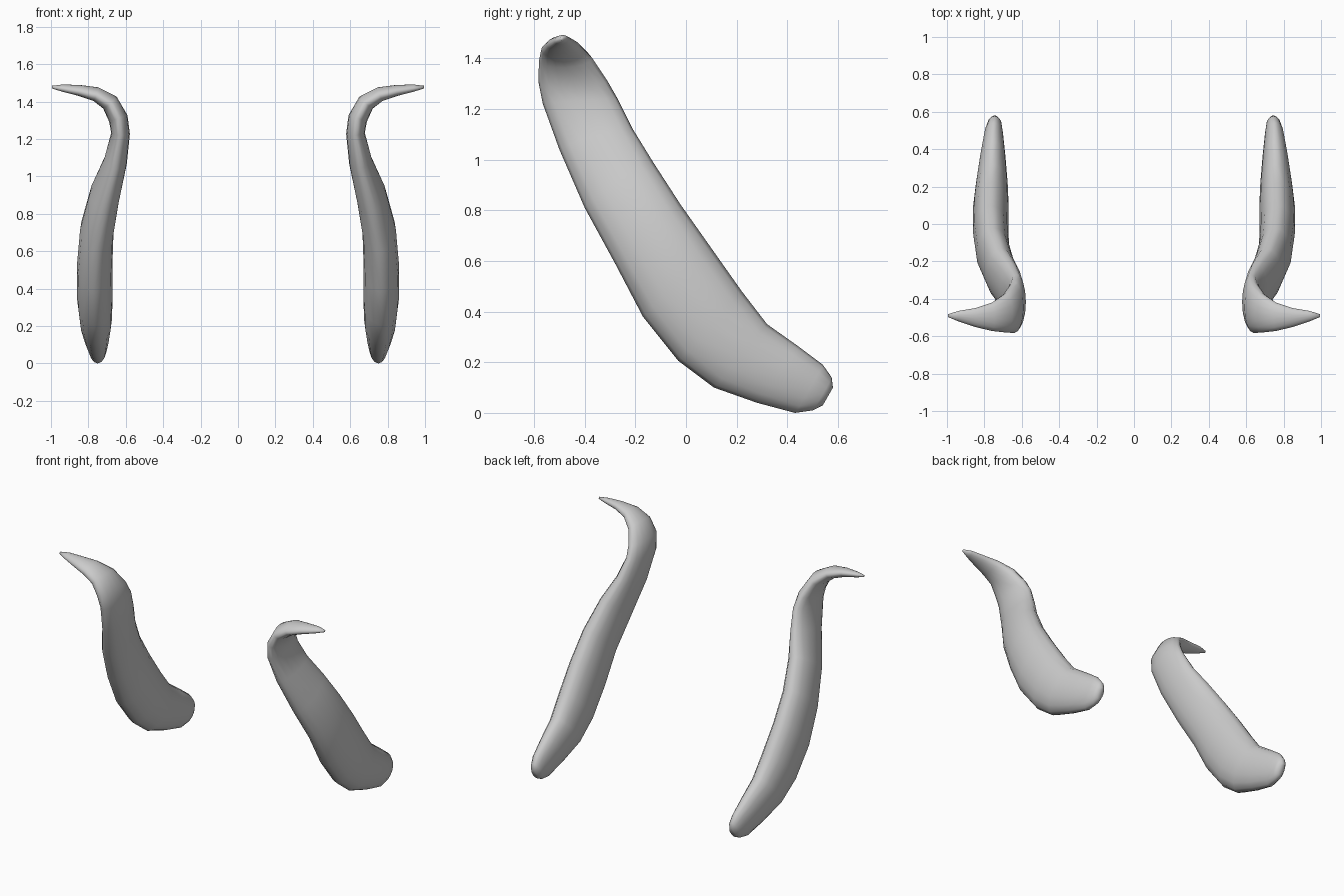
import bpy
import bmesh
from math import sin, cos, tau
from mathutils import Vector

cube = bpy.data.objects.get("Cube")
if cube:
    bpy.data.objects.remove(cube, do_unlink=True)

grey = bpy.data.materials.new("plain grey")
grey.use_nodes = True
colour = (0.6, 0.6, 0.6, 1)
grey.diffuse_color = colour
grey.node_tree.nodes["Principled BSDF"].inputs["Base Color"].default_value = colour

RING = 16

# Sections from foot to tip: x, front edge (y, z), back edge (y, z), half thickness
sections = [
    (.745, (.54, .03), (.58, .1), .022),
    (.745, (.5, .01), (.575, .14), .037),
    (.75, (.43, 0), (.54, .19), .05),
    (.755, (.28, .04), (.44, .265), .068),
    (.76, (.11, .1), (.32, .35), .085),
    (.765, (-.03, .205), (.22, .48), .095),
    (.767, (-.17, .38), (.1, .65), .095),
    (.755, (-.28, .59), (-.02, .82), .09),
    (.712, (-.4, .81), (-.13, .99), .08),
    (.655, (-.5, 1.04), (-.21, 1.12), .062),
    (.628, (-.565, 1.22), (-.27, 1.24), .05),
    (.64, (-.583, 1.31), (-.31, 1.31), .052),
    (.685, (-.58, 1.39), (-.37, 1.4), .048),
    (.76, (-.572, 1.43), (-.42, 1.45), .038),
    (.85, (-.55, 1.45), (-.45, 1.47), .028),
    (.94, (-.52, 1.465), (-.465, 1.48), .018),
    (.995, (-.497, 1.475), (-.483, 1.48), .007),
]


def make_horn(name, side):
    """Loft flattened oval rings along the curved blade."""
    fronts = [Vector((x, *f)) for x, f, b, h in sections]
    backs = [Vector((x, *b)) for x, f, b, h in sections]
    centres = [(f + b) / 2 for f, b in zip(fronts, backs)]
    last = len(sections) - 1

    bm = bmesh.new()
    rings = []
    for i, centre in enumerate(centres):
        wide = (backs[i] - fronts[i]) / 2
        along = centres[min(i + 1, last)] - centres[max(i - 1, 0)]
        thick = wide.cross(along).normalized() * sections[i][3]
        ring = []
        for k in range(RING):
            a = tau * k / RING
            p = centre + wide * cos(a) + thick * sin(a)
            ring.append(bm.verts.new((p.x * side, p.y, p.z)))
        rings.append(ring)

    # Skin between neighbouring rings, then close both ends
    for low, high in zip(rings, rings[1:]):
        for k in range(RING):
            n = (k + 1) % RING
            bm.faces.new((low[k], low[n], high[n], high[k]))
    bm.faces.new(rings[0])
    bm.faces.new(rings[-1])
    bmesh.ops.recalc_face_normals(bm, faces=bm.faces[:])
    for face in bm.faces:
        face.smooth = True

    mesh = bpy.data.meshes.new(name)
    bm.to_mesh(mesh)
    bm.free()
    mesh.materials.append(grey)
    horn = bpy.data.objects.new(name, mesh)
    bpy.context.collection.objects.link(horn)


make_horn("left_horn", 1)
make_horn("right_horn", -1)
